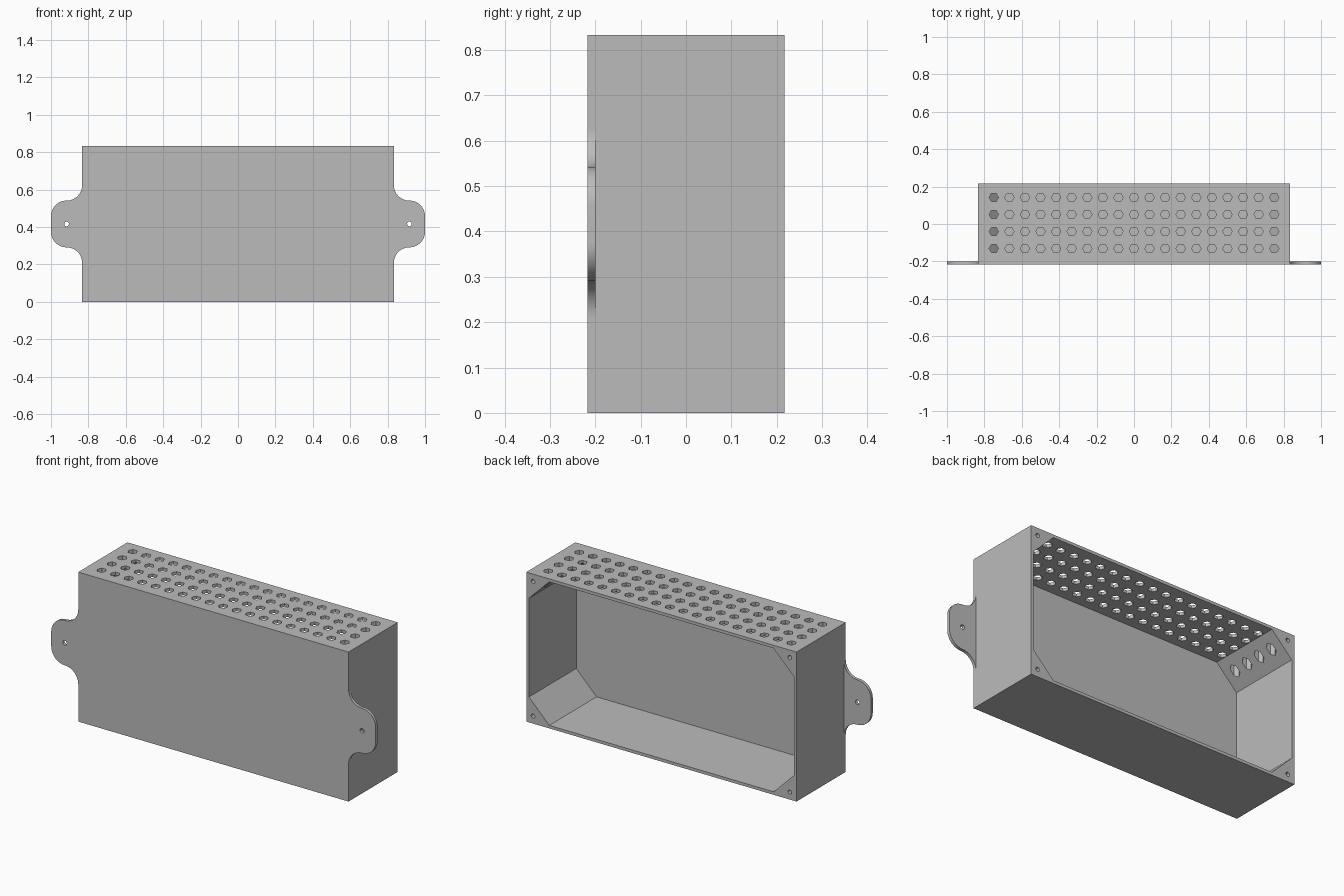
import bpy
import bmesh
from math import cos, sin, pi, radians

cube = bpy.data.objects.get("Cube")
if cube:
    bpy.data.objects.remove(cube, do_unlink=True)

HALF_W, HEIGHT, HALF_D = 0.8333, 0.8333, 0.2167
WALL, CHAMFER, PITCH = 0.0167, 0.125, 0.0833
MID_Z = HEIGHT / 2

grey = bpy.data.materials.new("plain grey")
grey.use_nodes = True
grey.diffuse_color = (0.5, 0.5, 0.5, 1)
grey.node_tree.nodes["Principled BSDF"].inputs["Base Color"].default_value = (0.5, 0.5, 0.5, 1)


def arc(cx, cy, r, start, end, steps):
    """Points along an arc, angles in degrees."""
    angles = [radians(start + (end - start) * i / steps) for i in range(steps + 1)]
    return [(cx + r * cos(a), cy + r * sin(a)) for a in angles]


def ring(cx, cy, r, sides):
    return arc(cx, cy, r, 0, 360, sides)[:-1]


def prisms(name, outlines, lo, hi, axis):
    """Extrude closed outlines along y (outline in x, z) or z (outline in x, y)."""
    bm = bmesh.new()
    for outline in outlines:
        ends = []
        for d in (lo, hi):
            ends.append([bm.verts.new((u, d, v) if axis == "y" else (u, v, d))
                         for u, v in outline])
        a, b = ends
        bm.faces.new(a)
        bm.faces.new(b[::-1])
        for i in range(len(a)):
            j = (i + 1) % len(a)
            bm.faces.new((a[j], a[i], b[i], b[j]))
    bmesh.ops.recalc_face_normals(bm, faces=bm.faces)
    mesh = bpy.data.meshes.new(name)
    bm.to_mesh(mesh)
    bm.free()
    mesh.materials.append(grey)
    obj = bpy.data.objects.new(name, mesh)
    bpy.context.collection.objects.link(obj)
    return obj


def combine(target, tool, operation):
    """Apply a boolean and discard the tool object."""
    tool.hide_render = True
    mod = target.modifiers.new("boolean", "BOOLEAN")
    mod.operation = operation
    mod.solver = "EXACT"
    mod.object = tool
    bpy.context.view_layer.objects.active = target
    bpy.ops.object.modifier_apply(modifier=mod.name)
    bpy.data.objects.remove(tool, do_unlink=True)


# Solid outer box
box = prisms("vented_enclosure",
             [[(-HALF_W, 0), (HALF_W, 0), (HALF_W, HEIGHT), (-HALF_W, HEIGHT)]],
             -HALF_D, HALF_D, "y")

# Mounting ears: concave fillet into the side wall, rounded outer corners
tab_x = HALF_W + PITCH
upper = (arc(tab_x, MID_Z + 0.125 + PITCH, PITCH, 180, 270, 16)
         + arc(tab_x, MID_Z + 0.125 - PITCH, PITCH, 90, 0, 16))
root = [(HALF_W - 0.01, upper[0][1])]
half = root + upper
ear = half + [(x, HEIGHT - z) for x, z in reversed(half)]
ears = [[(s * x, z) for x, z in ear] for s in (-1, 1)]
combine(box, prisms("ears", ears, -HALF_D, -HALF_D + WALL, "y"), "UNION")

# Cavity open at the back, with chamfered corner posts
w, lo, hi, c = HALF_W - WALL, WALL, HEIGHT - WALL, CHAMFER
right_half = [(w - c, lo), (w, lo + c), (w, hi - c), (w - c, hi)]
cavity = right_half + [(-x, z) for x, z in reversed(right_half)]
combine(box, prisms("cavity", [cavity], -HALF_D + WALL, HALF_D + 0.1, "y"), "DIFFERENCE")

# Grid of hexagonal vents through the top and the upper corner posts
vents = [ring(PITCH * (i - 9), 0.142 - 0.091 * j, 0.025, 6)
         for i in range(19) for j in range(4)]
combine(box, prisms("vents", vents, 0.68, HEIGHT + 0.1, "z"), "DIFFERENCE")

# Screw holes through the ears
ear_holes = [ring(s * tab_x, MID_Z, 0.0125, 24) for s in (-1, 1)]
combine(box, prisms("ear_holes", ear_holes, -0.3, -0.1, "y"), "DIFFERENCE")

# Blind screw holes in the back of the corner posts
inset = 0.0417
post_holes = [ring(s * (HALF_W - inset), z, 0.0115, 20)
              for s in (-1, 1) for z in (inset, HEIGHT - inset)]
combine(box, prisms("post_holes", post_holes, 0.05, 0.3, "y"), "DIFFERENCE")

# Smooth the curved ear rims and keep every flat wall crisp
bpy.ops.object.select_all(action="DESELECT")
box.select_set(True)
bpy.context.view_layer.objects.active = box
bpy.ops.object.shade_smooth_by_angle(angle=radians(30))
weighted = box.modifiers.new("weighted normals", "WEIGHTED_NORMAL")
weighted.keep_sharp = True
